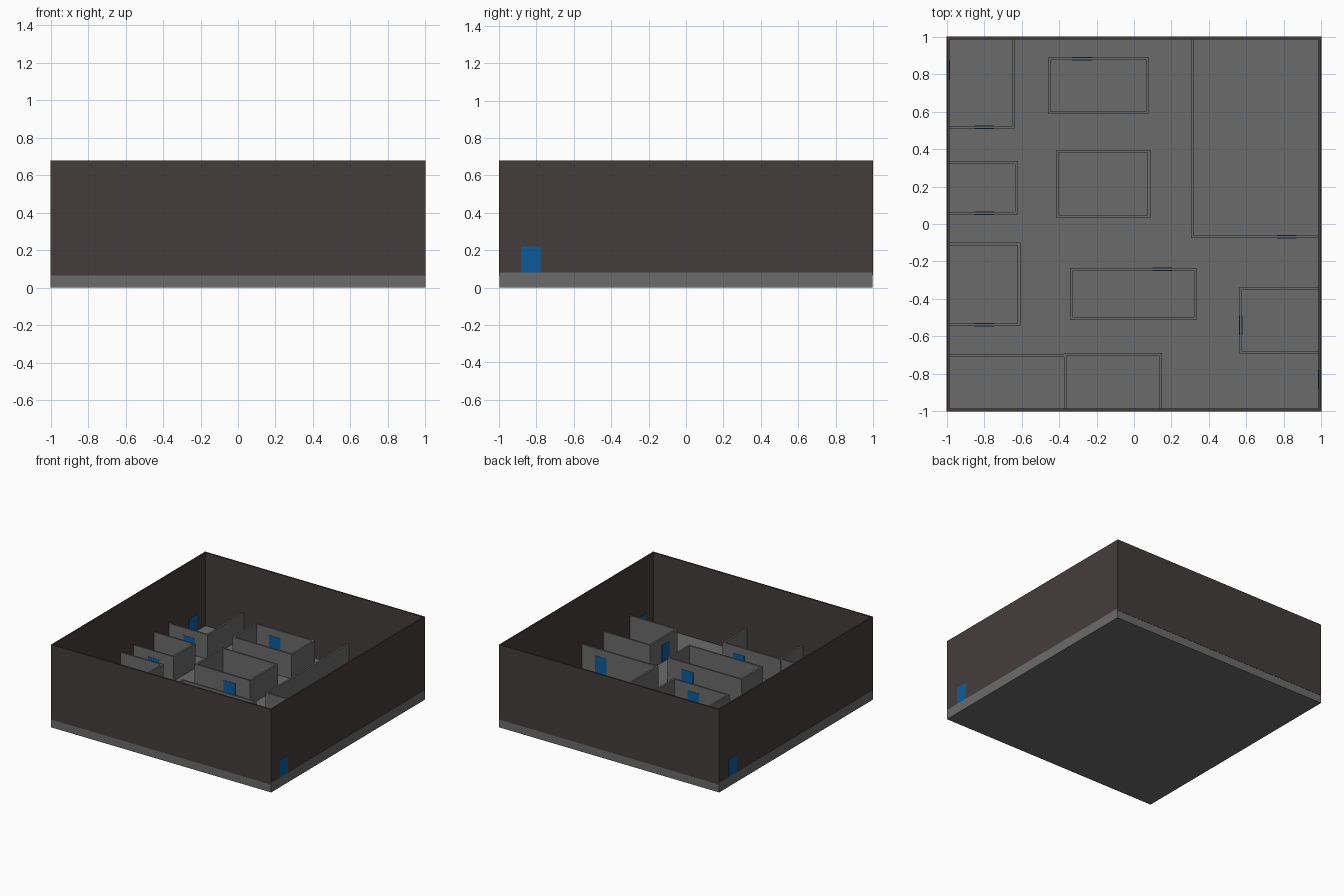
import bpy, bmesh

if "Cube" in bpy.data.objects:
    bpy.data.objects.remove(bpy.data.objects["Cube"])

FLOOR, ROOM_TOP, WALL_TOP = 0.08, 0.28, 0.68
DOOR_TOP, DOOR_HALF = 0.22, 0.052
T = 0.014          # wall thickness
P = 0.002          # door relief on each side of its wall
E = 1 - P          # outer side wall face


def material(name, rgb):
    m = bpy.data.materials.new(name)
    m.diffuse_color = (*rgb, 1)
    m.use_nodes = True
    m.node_tree.nodes["Principled BSDF"].inputs["Base Color"].default_value = m.diffuse_color
    return m


grey = material("concrete grey", (0.145, 0.145, 0.145))
brown = material("dark brown", (0.058, 0.046, 0.046))
blue = material("door blue", (0.004, 0.105, 0.33))


def boxes(name, mat, items):
    """One object from boxes given as x0, x1, y0, y1, z0, z1."""
    bm = bmesh.new()
    for x0, x1, y0, y1, z0, z1 in items:
        for v in bmesh.ops.create_cube(bm, size=1)["verts"]:
            v.co = (x1 if v.co.x > 0 else x0,
                    y1 if v.co.y > 0 else y0,
                    z1 if v.co.z > 0 else z0)
    me = bpy.data.meshes.new(name)
    bm.to_mesh(me)
    bm.free()
    me.materials.append(mat)
    ob = bpy.data.objects.new(name, me)
    bpy.context.collection.objects.link(ob)


# Floor slab and tall outer walls
boxes("floor_slab", grey, [(-1, 1, -E, E, 0, FLOOR)])
for name, s in (("front", -1), ("back", 1)):
    y = sorted((s, s * (1 - T)))
    boxes(name + "_outer_wall", brown, [(-1, 1, *y, 0.065, WALL_TOP)])
for name, s in (("left", -1), ("right", 1)):
    x = sorted((s * E, s * (1 - T)))
    boxes(name + "_outer_wall", brown, [(*x, -1 + T, 1 - T, FLOOR, WALL_TOP)])


def door(name, side, pos, centre):
    """Door through a wall whose outer face lies at pos, on the given side."""
    inward = T if side in "WS" else -T
    a, b = sorted((pos, pos + inward))
    across, along = (a - P, b + P), (centre - DOOR_HALF, centre + DOOR_HALF)
    xy = (*across, *along) if side in "WE" else (*along, *across)
    boxes(name + "_door", blue, [(*xy, FLOOR, DOOR_TOP)])


# Rooms: extents, sides that have their own wall, door side, door centre
I = 1 - T
rooms = {
    "north_west_room": (-I, -0.635, 0.51, I, "SE", "S", -0.80),
    "west_room": (-I, -0.62, 0.05, 0.335, "SEN", "S", -0.80),
    "lower_west_room": (-I, -0.607, -0.545, -0.10, "SEN", "S", -0.80),
    "south_west_room": (-I, -0.36, -I, -0.695, "N", "N", -0.69),
    "south_room": (-0.374, 0.15, -I, -0.69, "WEN", "N", 0.005),
    "south_east_room": (0.563, I, -0.693, -0.337, "WSN", "W", -0.54),
    "north_east_room": (0.303, I, -0.075, I, "WS", "S", 0.815),
    "north_room": (-0.46, 0.077, 0.587, 0.89, "WSEN", "N", -0.28),
    "centre_room": (-0.417, 0.087, 0.033, 0.395, "WSEN", "S", -0.10),
    "hall_room": (-0.34, 0.333, -0.513, -0.235, "WSEN", "N", 0.15),
}
for name, (x0, x1, y0, y1, sides, door_side, centre) in rooms.items():
    strips = {"W": (x0, x0 + T, y0, y1), "E": (x1 - T, x1, y0, y1),
              "S": (x0, x1, y0, y0 + T), "N": (x0, x1, y1 - T, y1)}
    boxes(name + "_walls", grey, [(*strips[s], FLOOR, ROOM_TOP) for s in sides])
    face = {"W": x0, "E": x1, "S": y0, "N": y1}[door_side]
    door(name, door_side, face, centre)

# Entrances in the outer side walls
door("left_entrance", "W", -E, 0.82)
door("right_entrance", "E", E, -0.83)
